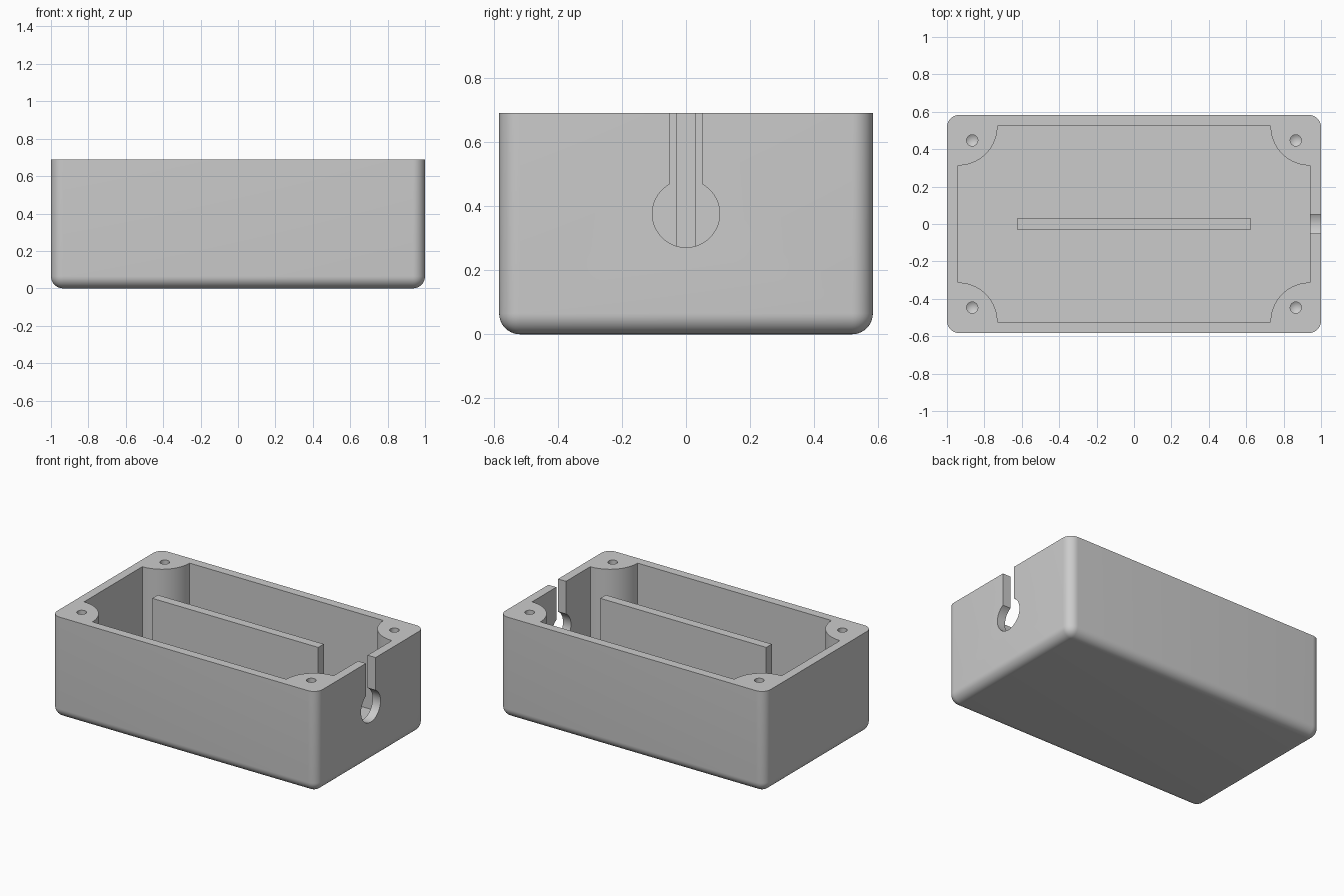
import bpy
import bmesh
from math import pi, sin, cos, asin, radians
from mathutils import Matrix

default = bpy.data.objects.get("Cube")
if default:
    bpy.data.objects.remove(default, do_unlink=True)

# Main dimensions
HALF_X, HALF_Y, HEIGHT = 1.0, 0.583, 0.69
WALL, POST_R, EDGE_R = 0.06, 0.21, 0.065
IN_X, IN_Y = HALF_X - WALL, HALF_Y - WALL

grey = bpy.data.materials.new("plain grey")
grey.use_nodes = True
grey.diffuse_color = (0.6, 0.6, 0.6, 1)
grey.node_tree.nodes["Principled BSDF"].inputs["Base Color"].default_value = (0.6, 0.6, 0.6, 1)


def make_object(name, bm):
    bmesh.ops.recalc_face_normals(bm, faces=bm.faces[:])
    mesh = bpy.data.meshes.new(name)
    bm.to_mesh(mesh)
    bm.free()
    mesh.materials.append(grey)
    obj = bpy.data.objects.new(name, mesh)
    bpy.context.collection.objects.link(obj)
    return obj


def prism(name, outline, direction):
    """Extrude a closed outline of 3D points along a direction."""
    bm = bmesh.new()
    face = bm.faces.new([bm.verts.new(p) for p in outline])
    new = bmesh.ops.extrude_face_region(bm, geom=[face])["geom"]
    bmesh.ops.translate(bm, vec=direction,
                        verts=[v for v in new if isinstance(v, bmesh.types.BMVert)])
    return make_object(name, bm)


def block(low, high):
    bm = bmesh.new()
    bmesh.ops.create_cube(bm, size=1)
    for v in bm.verts:
        for i in range(3):
            v.co[i] = low[i] if v.co[i] < 0 else high[i]
    return bm


def cut(target, cutter):
    mod = target.modifiers.new("cut", 'BOOLEAN')
    mod.operation = 'DIFFERENCE'
    mod.solver = 'EXACT'
    mod.object = cutter
    bpy.context.view_layer.objects.active = target
    bpy.ops.object.modifier_apply(modifier=mod.name)
    bpy.data.objects.remove(cutter, do_unlink=True)


# Outer box: rounded upright and bottom edges, sharp rim
bm = block((-HALF_X, -HALF_Y, 0), (HALF_X, HALF_Y, HEIGHT))
rounded = [e for e in bm.edges if min(v.co.z for v in e.verts) < 0.01]
bmesh.ops.bevel(bm, geom=rounded, offset=EDGE_R, segments=10, profile=0.5, affect='EDGES')
box = make_object("box_shell", bm)

# Cavity: a rectangle with a quarter-round screw post left in each corner
outline = []
for sx, sy, start in ((1, 1, pi), (-1, 1, 1.5 * pi), (-1, -1, 0), (1, -1, 0.5 * pi)):
    for i in range(25):
        a = start + (pi / 2) * (1 - i / 24)
        outline.append((sx * IN_X + POST_R * cos(a), sy * IN_Y + POST_R * sin(a), WALL))
outline_cutter = prism("cavity_cutter", outline, (0, 0, HEIGHT))
cut(box, outline_cutter)

# Screw holes with pointed bottoms
for sx in (-1, 1):
    for sy in (-1, 1):
        bm = bmesh.new()
        rings = []
        for z in (HEIGHT - 0.35, HEIGHT + 0.05):
            ring = bmesh.ops.create_circle(
                bm, segments=32, radius=0.03,
                matrix=Matrix.Translation((sx * 0.865, sy * 0.447, z)))["verts"]
            rings.append(ring)
        tip = bm.verts.new((sx * 0.865, sy * 0.447, HEIGHT - 0.37))
        low, high = rings
        for i in range(32):
            j = (i + 1) % 32
            bm.faces.new((low[i], low[j], high[j], high[i]))
            bm.faces.new((tip, low[j], low[i]))
        bm.faces.new(high)
        cut(box, make_object("screw_hole_cutter", bm))

# Keyhole cable slot in the left end wall
HOLE_Z, HOLE_R, SLOT = 0.376, 0.105, 0.052
gap = asin(SLOT / HOLE_R)
keyhole = [(0.9, SLOT, HEIGHT + 0.1), (0.9, -SLOT, HEIGHT + 0.1)]
for i in range(49):
    a = -gap - (2 * pi - 2 * gap) * i / 48
    keyhole.append((0.9, HOLE_R * sin(a), HOLE_Z + HOLE_R * cos(a)))
cut(box, prism("keyhole_cutter", keyhole, (0.2, 0, 0)))

# Central divider standing on the floor, level with the rim
divider = make_object("divider", block((-0.625, -0.03, WALL - 0.02), (0.625, 0.03, HEIGHT)))

# Smooth the rounded surfaces, keep the edges crisp
bpy.ops.object.select_all(action='DESELECT')
box.select_set(True)
bpy.context.view_layer.objects.active = box
bpy.ops.object.shade_smooth_by_angle(angle=radians(25))
